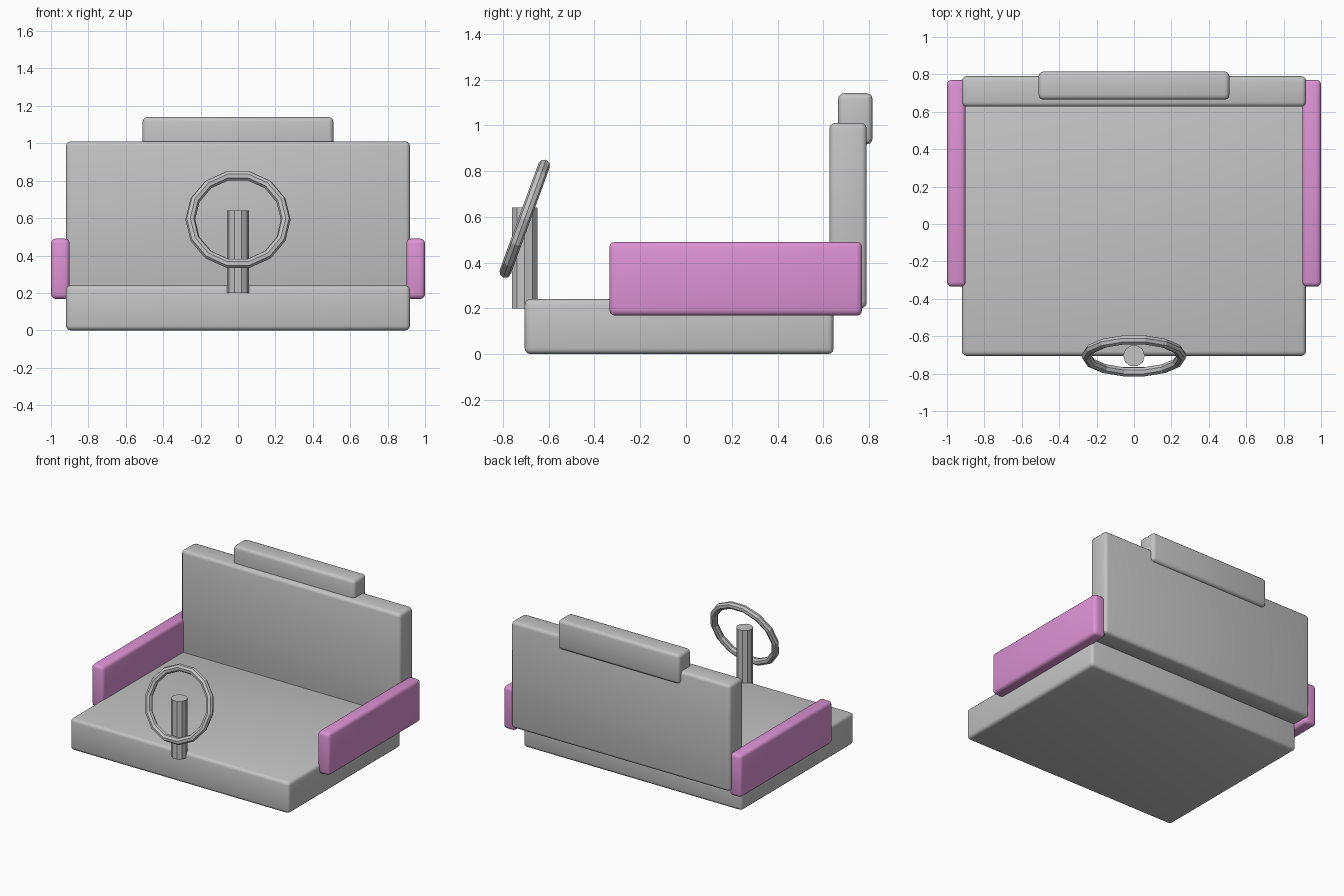
import bpy
import math

if "Cube" in bpy.data.objects:
    bpy.data.objects.remove(bpy.data.objects["Cube"])


def material(name, rgb):
    m = bpy.data.materials.new(name)
    m.diffuse_color = (*rgb, 1.0)
    m.use_nodes = True
    m.node_tree.nodes["Principled BSDF"].inputs["Base Color"].default_value = m.diffuse_color
    return m


GREY = material("light_grey", (0.55, 0.55, 0.55))
PINK = material("orchid_pink", (0.72, 0.29, 0.66))


def padded_box(name, lo, hi, mat, radius=0.025):
    """Box between two corners with softly rounded edges."""
    centre = [(a + b) / 2 for a, b in zip(lo, hi)]
    bpy.ops.mesh.primitive_cube_add(size=1, location=centre)
    ob = bpy.context.object
    ob.name = name
    ob.scale = [b - a for a, b in zip(lo, hi)]
    bpy.ops.object.transform_apply(location=False, rotation=False, scale=True)
    bevel = ob.modifiers.new("rounded_edges", "BEVEL")
    bevel.width = radius
    bevel.segments = 3
    bpy.ops.object.modifier_apply(modifier=bevel.name)
    bpy.ops.object.shade_smooth_by_angle(angle=math.radians(35))
    ob.data.materials.append(mat)
    return ob


# Bench: cushion, backrest and headrest
padded_box("seat", (-0.92, -0.705, 0.0), (0.92, 0.645, 0.24), GREY)
padded_box("backrest", (-0.92, 0.627, 0.2), (0.92, 0.79, 1.01), GREY)
padded_box("headrest", (-0.51, 0.665, 0.917), (0.51, 0.815, 1.14), GREY)

# Armrests on both sides
for side, x in (("left", -0.95), ("right", 0.95)):
    padded_box(side + "_armrest", (x - 0.05, -0.335, 0.168),
               (x + 0.05, 0.77, 0.49), PINK)

# Upright steering column
bpy.ops.mesh.primitive_cylinder_add(
    vertices=10, radius=0.058, depth=0.44,
    location=(0, -0.705, 0.42), rotation=(0, 0, math.pi / 2))
column = bpy.context.object
column.name = "steering_column"
column.data.materials.append(GREY)

# Tilted steering wheel rim
bpy.ops.mesh.primitive_torus_add(
    major_segments=14, minor_segments=8, major_radius=0.255,
    minor_radius=0.026, location=(0, -0.705, 0.592),
    rotation=(math.radians(70), 0, 0))
wheel = bpy.context.object
wheel.name = "steering_wheel"
wheel.data.materials.append(GREY)
